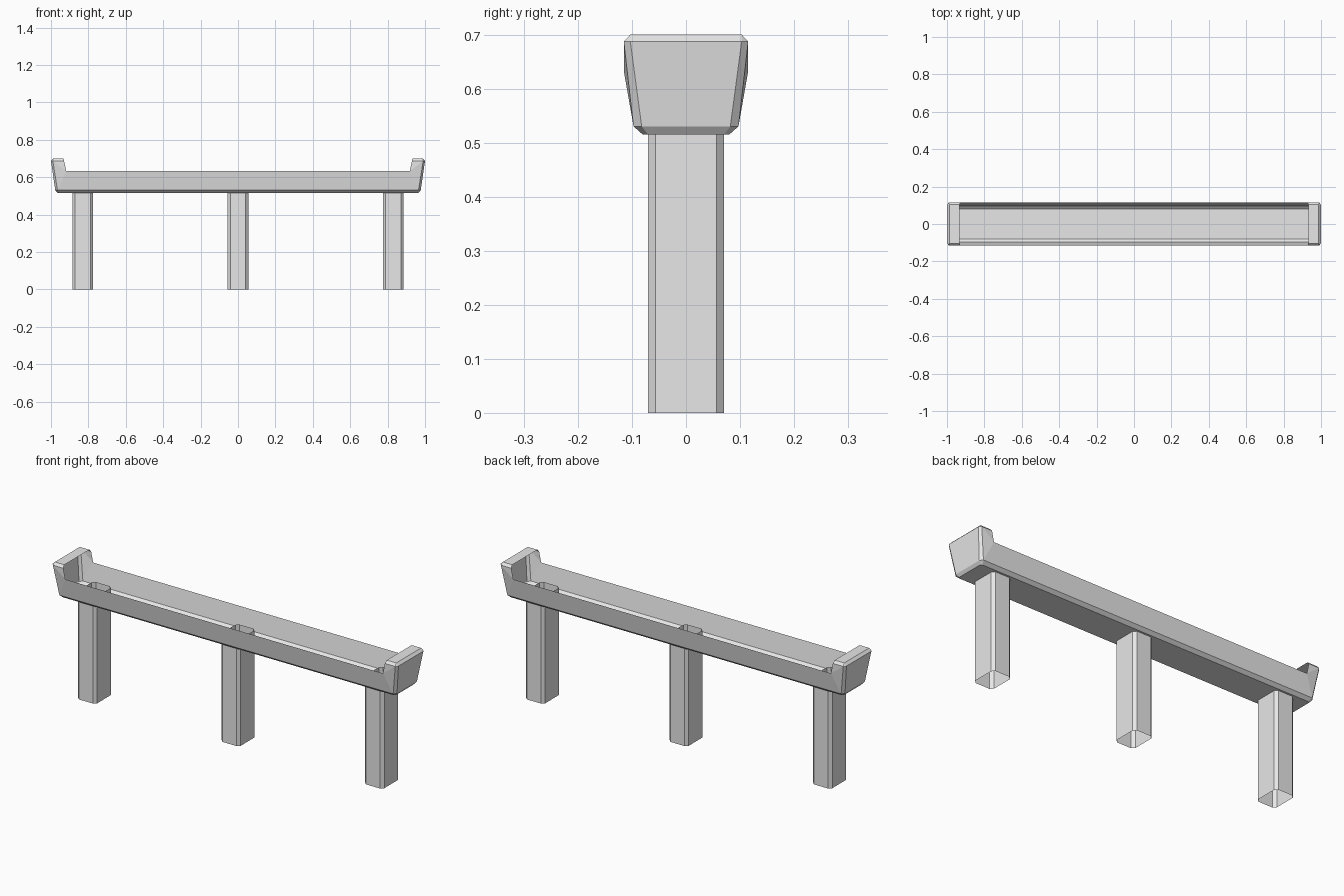
import bpy
import bmesh

cube = bpy.data.objects.get("Cube")
if cube:
    bpy.data.objects.remove(cube, do_unlink=True)

GREY = (0.8, 0.8, 0.8, 1.0)
grey = bpy.data.materials.new("light_grey")
grey.use_nodes = True
grey.diffuse_color = GREY
grey.node_tree.nodes["Principled BSDF"].inputs["Base Color"].default_value = GREY


def add_object(name, bm):
    mesh = bpy.data.meshes.new(name)
    bm.to_mesh(mesh)
    bm.free()
    mesh.materials.append(grey)
    obj = bpy.data.objects.new(name, mesh)
    bpy.context.collection.objects.link(obj)
    return obj


# Trough: one quarter of an open sheet, mirrored across x and y
FLOOR, BASE, RIM, LIP, TOP = 0.515, 0.53, 0.632, 0.687, 0.70
points = {
    "floor_mid": (0, 0, FLOOR), "floor_side": (0, 0.08, FLOOR),
    "floor_corner_a": (0.955, 0.08, FLOOR), "floor_corner_b": (0.965, 0.07, FLOOR),
    "floor_end": (0.965, 0, FLOOR),
    "base_side": (0, 0.097, BASE), "base_corner_a": (0.965, 0.097, BASE),
    "base_corner_b": (0.977, 0.082, BASE), "base_end": (0.977, 0, BASE),
    "rim_side": (0, 0.115, RIM), "rim_corner": (0.918, 0.115, RIM),
    "lip_inner": (0.93, 0.115, LIP), "lip_corner_a": (0.99, 0.115, LIP),
    "lip_corner_b": (1.0, 0.103, LIP), "lip_end": (1.0, 0, LIP),
    "top_inner": (0.932, 0.103, TOP), "top_corner": (0.987, 0.103, TOP),
    "top_end": (0.987, 0, TOP), "top_mid": (0.932, 0, TOP),
}
panels = [
    # floor and its bevelled edge
    "floor_mid floor_side floor_corner_a floor_corner_b floor_end",
    "floor_side base_side base_corner_a floor_corner_a",
    "floor_corner_a base_corner_a base_corner_b floor_corner_b",
    "floor_corner_b base_corner_b base_end floor_end",
    # long wall and raised end side
    "base_side rim_side rim_corner base_corner_a",
    "base_corner_a rim_corner lip_corner_a",
    "rim_corner lip_inner lip_corner_a",
    # end wall
    "base_corner_a lip_corner_a lip_corner_b base_corner_b",
    "base_corner_b lip_corner_b lip_end base_end",
    # lip over the end
    "lip_inner top_inner top_corner lip_corner_a",
    "lip_corner_a top_corner lip_corner_b",
    "lip_corner_b top_corner top_end lip_end",
    "top_inner top_mid top_end top_corner",
]
bm = bmesh.new()
verts = {key: bm.verts.new(co) for key, co in points.items()}
for panel in panels:
    bm.faces.new([verts[key] for key in panel.split()])
bmesh.ops.recalc_face_normals(bm, faces=bm.faces)
bm.faces.ensure_lookup_table()
bm.normal_update()
if bm.faces[0].normal.z > 0:
    bmesh.ops.reverse_faces(bm, faces=bm.faces)
trough = add_object("trough", bm)
mirror = trough.modifiers.new("mirror", "MIRROR")
mirror.use_axis = (True, True, False)


# Legs: open tubes with bevelled corners that poke through the floor
def add_leg(name, x):
    hx, hy, cut, height = 0.055, 0.07, 0.014, 0.56
    outline = []
    for sx, sy in ((1, 1), (-1, 1), (-1, -1), (1, -1)):
        corner = [(sx * hx, sy * (hy - cut)), (sx * (hx - cut), sy * hy)]
        outline += corner if sx * sy > 0 else corner[::-1]
    bm = bmesh.new()
    low = [bm.verts.new((px, py, 0)) for px, py in outline]
    high = [bm.verts.new((px, py, height)) for px, py in outline]
    for i in range(len(low)):
        j = (i + 1) % len(low)
        bm.faces.new((low[i], low[j], high[j], high[i]))
    add_object(name, bm).location.x = x


for name, x in (("right_leg", -0.83), ("middle_leg", 0), ("left_leg", 0.83)):
    add_leg(name, x)
